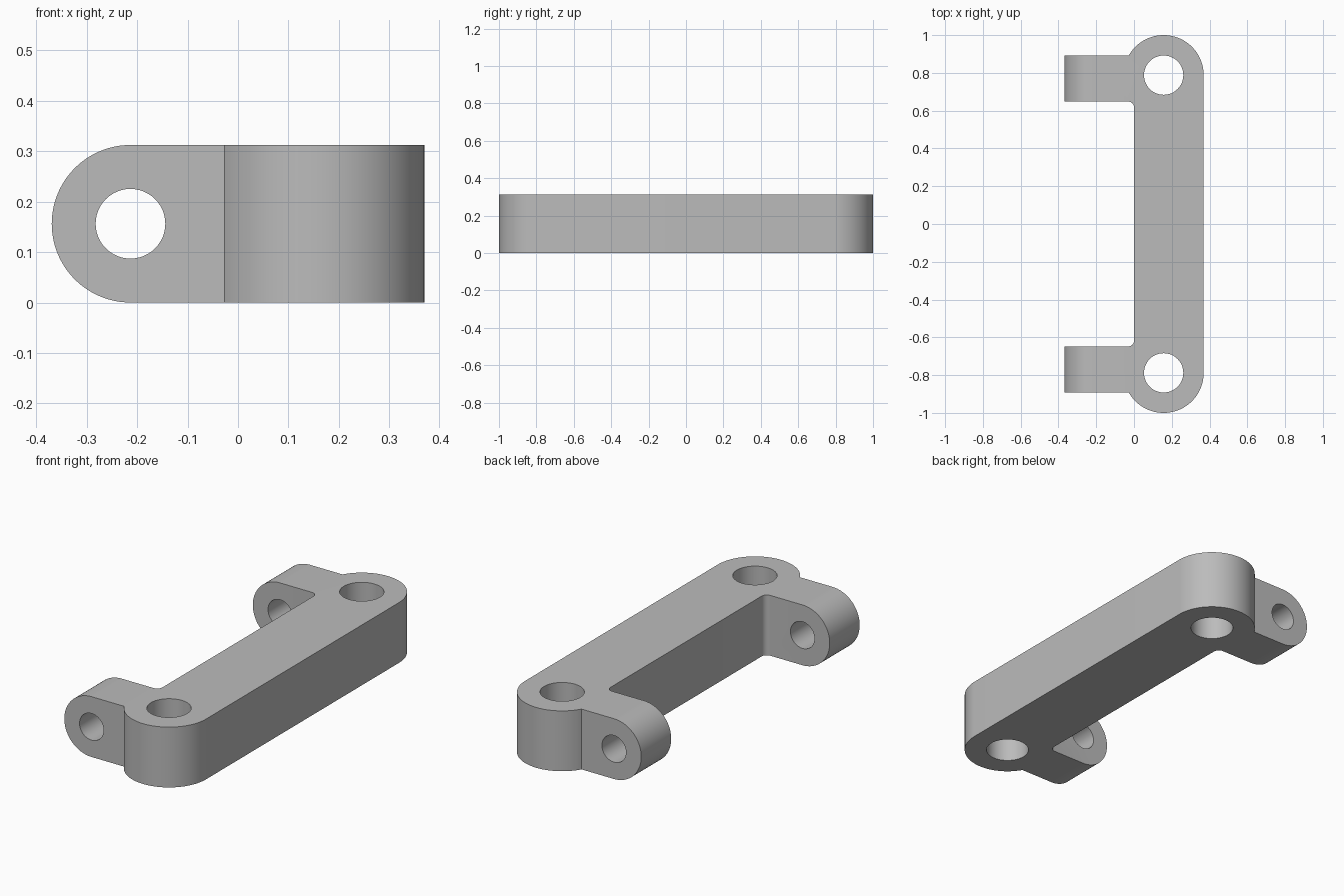
import bpy, bmesh
from math import pi, cos, sin, asin, sqrt
from mathutils import Vector

cube = bpy.data.objects.get("Cube")
if cube:
    bpy.data.objects.remove(cube, do_unlink=True)

HEIGHT = 0.312
BOSS_X, BOSS_Y, BOSS_R = 0.157, 0.788, 0.212    # rounded ends of the bar
LUG_IN, LUG_OUT, LUG_END = 0.648, 0.893, -0.369
FILLET = 0.03

grey = bpy.data.materials.new("plain grey")
grey.use_nodes = True
grey.diffuse_color = (0.5, 0.5, 0.5, 1)
grey.node_tree.nodes["Principled BSDF"].inputs["Base Color"].default_value = (0.5, 0.5, 0.5, 1)


def arc(cx, cy, r, start, end, n):
    return [(cx + r * cos(start + (end - start) * i / n),
             cy + r * sin(start + (end - start) * i / n)) for i in range(n + 1)]


def prism(name, points, direction):
    """Extrude a closed 3D outline along a direction."""
    bm = bmesh.new()
    face = bm.faces.new([bm.verts.new(p) for p in points])
    ext = bmesh.ops.extrude_face_region(bm, geom=[face])
    verts = [g for g in ext["geom"] if isinstance(g, bmesh.types.BMVert)]
    bmesh.ops.translate(bm, verts=verts, vec=Vector(direction))
    bmesh.ops.recalc_face_normals(bm, faces=bm.faces)
    mesh = bpy.data.meshes.new(name)
    bm.to_mesh(mesh)
    bm.free()
    obj = bpy.data.objects.new(name, mesh)
    mesh.materials.append(grey)
    bpy.context.collection.objects.link(obj)
    return obj


def cut(target, cutter, operation):
    mod = target.modifiers.new(cutter.name, "BOOLEAN")
    mod.operation, mod.solver, mod.object = operation, "EXACT", cutter
    cutter.hide_render = True
    cutter.hide_set(True)


# Bracket outline: half from the straight side round the boss and lug, then mirrored
meet = pi - asin((LUG_OUT - BOSS_Y) / BOSS_R)
half = arc(BOSS_X, BOSS_Y, BOSS_R, 0, meet, 48)
half += [(LUG_END, LUG_OUT), (LUG_END, LUG_IN)]
half += arc(-FILLET, LUG_IN - FILLET, FILLET, pi / 2, 0, 8)
outline = half + [(x, -y) for x, y in reversed(half)]
bracket = prism("bracket", [(x, y, 0) for x, y in outline], (0, 0, HEIGHT))

# Rounded lug ends, shaped by a side profile
r = HEIGHT / 2
side = arc(LUG_END + r, r, r, pi / 2, 3 * pi / 2, 48)
side = [(LUG_END + r, HEIGHT + 0.1)] + side + [(LUG_END + r, -0.1), (0.6, -0.1), (0.6, HEIGHT + 0.1)]
cut(bracket, prism("lug_rounding", [(x, -1.2, z) for x, z in side], (0, 2.4, 0)), "INTERSECT")

# Pin hole through both lugs
pin = arc(LUG_END + r, r, 0.069, 0, 2 * pi, 48)[:-1]
cut(bracket, prism("pin_hole", [(x, -1.2, z) for x, z in pin], (0, 2.4, 0)), "DIFFERENCE")

# Bolt holes through the bosses
for side_name, s in (("front", -1), ("back", 1)):
    bolt = arc(BOSS_X, s * BOSS_Y, 0.104, 0, 2 * pi, 48)[:-1]
    cut(bracket, prism(side_name + "_bolt_hole", [(x, y, -0.1) for x, y in bolt],
                       (0, 0, HEIGHT + 0.2)), "DIFFERENCE")

# Apply the cuts and smooth the curved walls
bpy.ops.object.select_all(action="DESELECT")
bracket.select_set(True)
bpy.context.view_layer.objects.active = bracket
for mod in list(bracket.modifiers):
    helper = mod.object
    bpy.ops.object.modifier_apply(modifier=mod.name)
    bpy.data.objects.remove(helper, do_unlink=True)
bpy.ops.object.shade_smooth_by_angle(angle=pi / 6)
